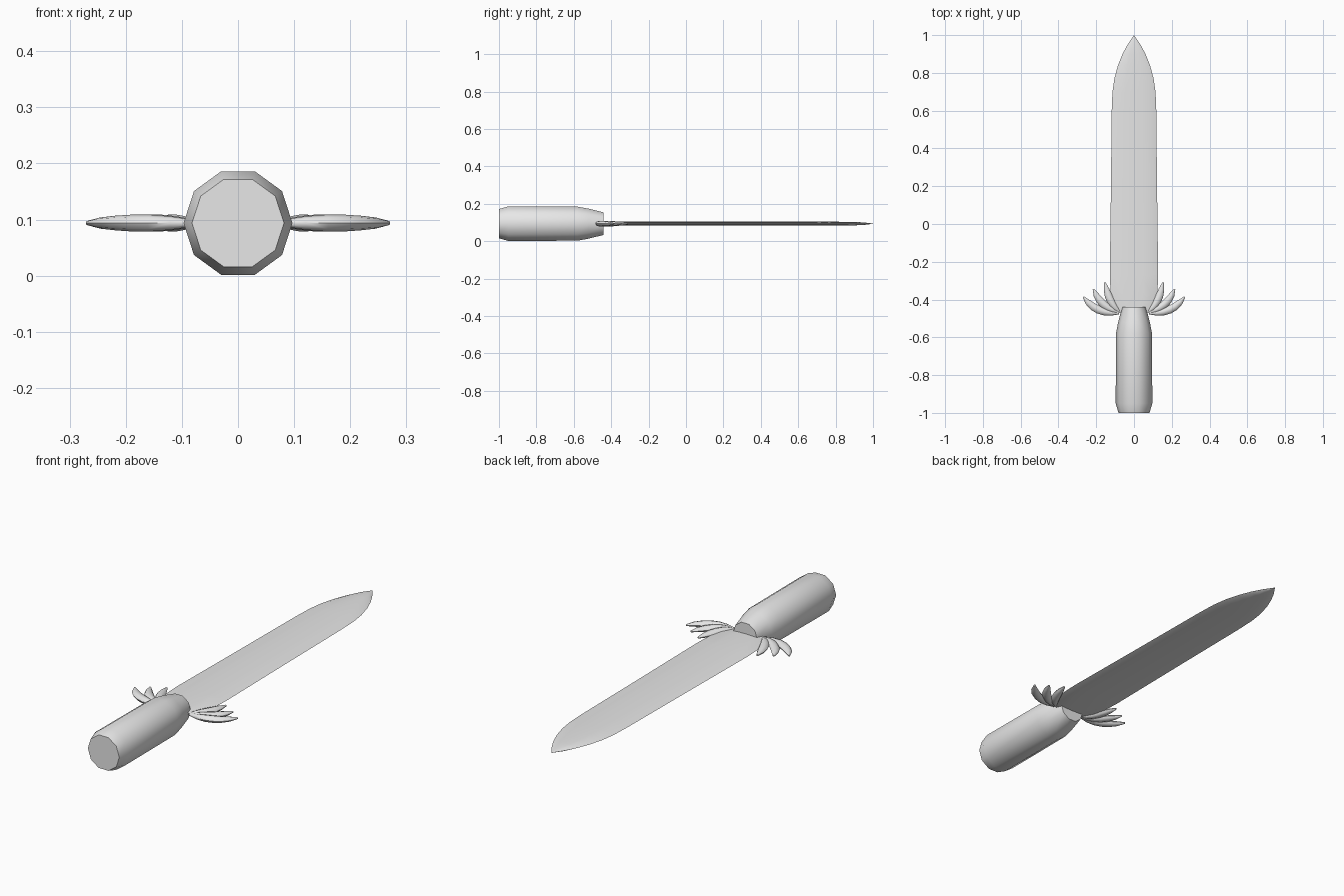
import bpy, math
from mathutils import Vector

if "Cube" in bpy.data.objects:
    bpy.data.objects.remove(bpy.data.objects["Cube"])

CZ = 0.0937  # height of the dagger's long axis

grey = bpy.data.materials.new("light grey")
grey.diffuse_color = (0.8, 0.8, 0.8, 1)
grey.use_nodes = True
grey.node_tree.nodes["Principled BSDF"].inputs["Base Color"].default_value = grey.diffuse_color


def loft(name, rings, angle):
    """Skin closed rings of equal point count and cap both ends."""
    n = len(rings[0])
    verts = [p for r in rings for p in r]
    faces = [list(range(n)), list(range(len(verts) - n, len(verts)))[::-1]]
    for i in range(len(rings) - 1):
        for j in range(n):
            k = (j + 1) % n
            faces.append([i * n + j, (i + 1) * n + j, (i + 1) * n + k, i * n + k])
    mesh = bpy.data.meshes.new(name)
    mesh.from_pydata(verts, [], faces)
    mesh.materials.append(grey)
    obj = bpy.data.objects.new(name, mesh)
    bpy.context.collection.objects.link(obj)
    # consistent outward normals, smooth with sharp edges kept
    bpy.ops.object.select_all(action='DESELECT')
    obj.select_set(True)
    bpy.context.view_layer.objects.active = obj
    bpy.ops.object.mode_set(mode='EDIT')
    bpy.ops.mesh.select_all(action='SELECT')
    bpy.ops.mesh.normals_make_consistent(inside=False)
    bpy.ops.object.mode_set(mode='OBJECT')
    bpy.ops.object.shade_smooth_by_angle(angle=math.radians(angle))
    return obj


# Ten-sided handle with bevelled pommel and tapered neck
handle = [(-1.0, 0.082), (-0.95, 0.097), (-0.58, 0.0955), (-0.52, 0.084), (-0.44, 0.063)]
loft("handle", [[(r * math.cos(a * math.tau / 10), y, CZ + r * math.sin(a * math.tau / 10))
                 for a in range(10)] for y, r in handle], 40)

# Blade: thin lens section, parallel sides, pointed tip (y, half width, half thickness)
blade = [(-0.47, 0.085, 0.010), (-0.41, 0.122, 0.011), (-0.27, 0.128, 0.011),
         (0.2, 0.122, 0.011), (0.6, 0.118, 0.011), (0.70, 0.114, 0.011),
         (0.77, 0.104, 0.011), (0.84, 0.085, 0.010), (0.90, 0.061, 0.009),
         (0.95, 0.034, 0.007), (1.0, 0.0005, 0.0005)]
section = [(1, 0), (0.8, 0.6), (0.4, 0.92), (0, 1), (-0.4, 0.92), (-0.8, 0.6),
           (-1, 0), (-0.8, -0.6), (-0.4, -0.92), (0, -1), (0.4, -0.92), (0.8, -0.6)]
loft("blade", [[(w * u, y, CZ + t * v) for u, v in section] for y, w, t in blade], 30)

# Guard: a fan of curved feather-like prongs on each side
prongs = [((0.08, -0.472), (0.205, -0.478), (0.268, -0.385)),
          ((0.078, -0.468), (0.175, -0.445), (0.215, -0.345)),
          ((0.076, -0.465), (0.132, -0.425), (0.154, -0.31))]
widths = [0.006, 0.014, 0.019, 0.021, 0.020, 0.015, 0.004]
thick = [0.006, 0.012, 0.015, 0.015, 0.013, 0.010, 0.004]
for side, label in ((1, "right"), (-1, "left")):
    for i, pts in enumerate(prongs):
        a, b, c = (Vector((p[0], p[1])) for p in pts)
        rings = []
        for s in range(7):
            t = s / 6
            p = a * (1 - t) ** 2 + b * 2 * t * (1 - t) + c * t * t
            d = ((b - a) * (1 - t) + (c - b) * t).normalized()
            nrm = Vector((-d.y, d.x))
            ring = []
            for j in range(8):
                q = math.tau * j / 8
                e = p + nrm * widths[s] * math.cos(q)
                ring.append((side * e.x, e.y, CZ + thick[s] * math.sin(q)))
            rings.append(ring)
        loft(f"guard_prong_{label}_{i + 1}", rings, 50)
